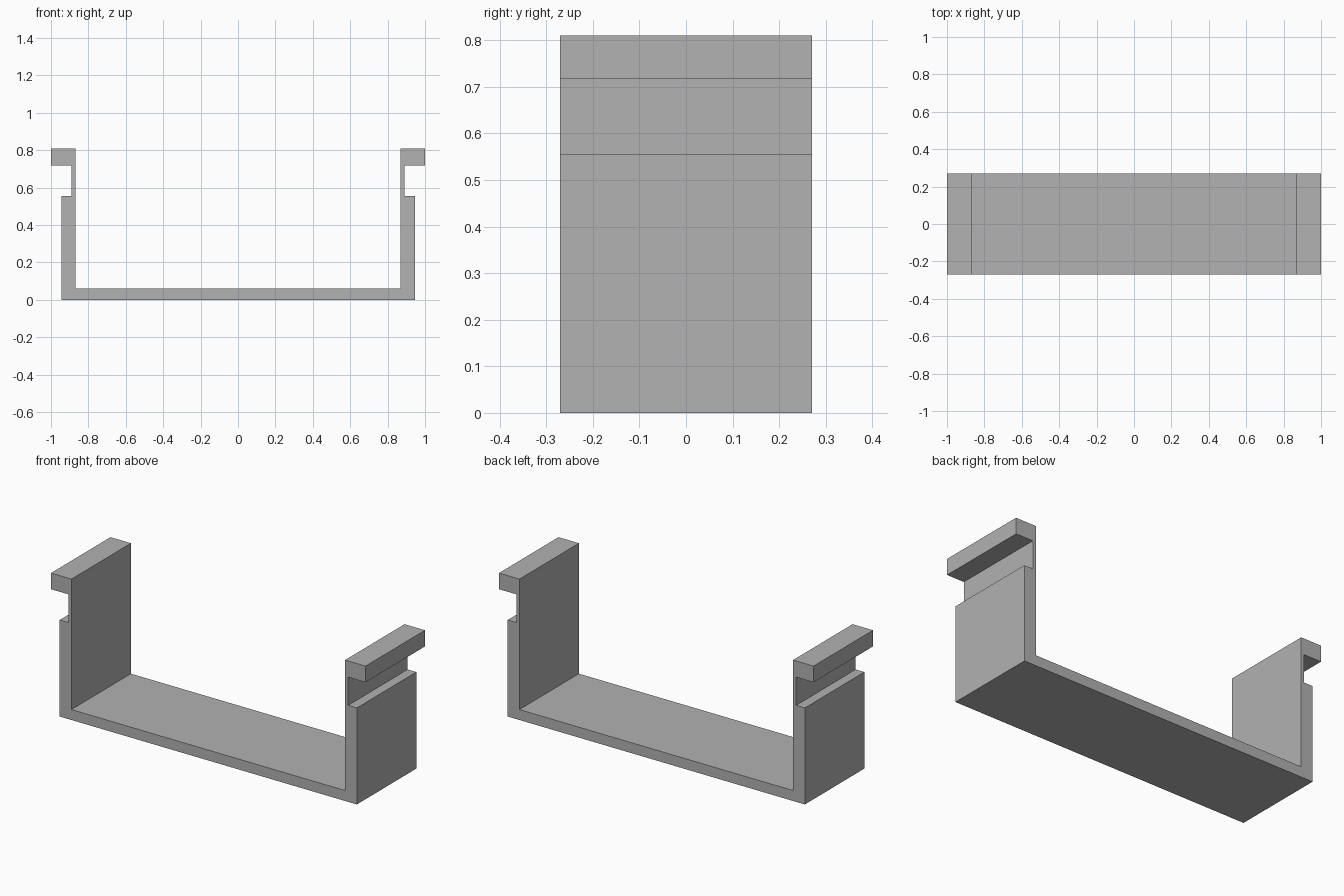
import bpy
import bmesh

cube = bpy.data.objects.get("Cube")
if cube:
    bpy.data.objects.remove(cube, do_unlink=True)

HALF_DEPTH = 0.27

# Plain grey material
grey = bpy.data.materials.new("plain grey")
grey.use_nodes = True
colour = (0.445, 0.445, 0.445, 1)
grey.diffuse_color = colour
grey.node_tree.nodes["Principled BSDF"].inputs["Base Color"].default_value = colour

# Left half of the channel section: floor, wall, neck and outward lip
half = [(0.945, 0), (0.945, 0.555), (0.89, 0.555), (0.89, 0.717),
        (1, 0.717), (1, 0.81), (0.87, 0.81), (0.87, 0.06)]
section = half + [(-x, z) for x, z in reversed(half)]

# Extrude the mirrored section from front to back
bm = bmesh.new()
face = bm.faces.new([bm.verts.new((x, -HALF_DEPTH, z)) for x, z in section])
extruded = bmesh.ops.extrude_face_region(bm, geom=[face], use_keep_orig=True)
moved = [v for v in extruded["geom"] if isinstance(v, bmesh.types.BMVert)]
bmesh.ops.translate(bm, verts=moved, vec=(0, 2 * HALF_DEPTH, 0))
bmesh.ops.recalc_face_normals(bm, faces=bm.faces)

mesh = bpy.data.meshes.new("channel_bracket")
bm.to_mesh(mesh)
bm.free()
mesh.materials.append(grey)
bracket = bpy.data.objects.new("channel_bracket", mesh)
bpy.context.collection.objects.link(bracket)
